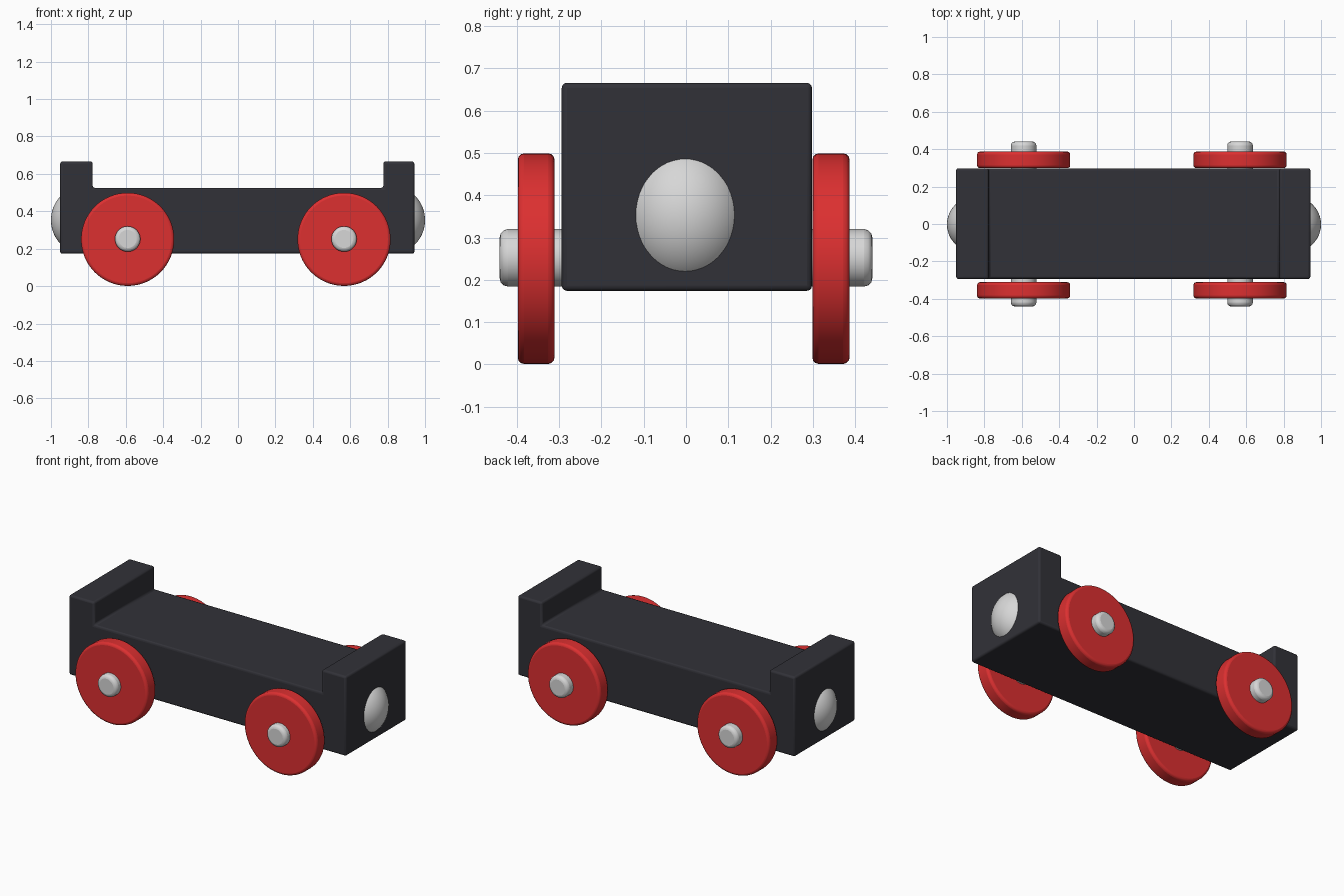
import bpy, bmesh, math
from mathutils import Matrix

if "Cube" in bpy.data.objects:
    bpy.data.objects.remove(bpy.data.objects["Cube"])


def material(name, rgb):
    m = bpy.data.materials.new(name)
    m.diffuse_color = (*rgb, 1)
    m.use_nodes = True
    m.node_tree.nodes["Principled BSDF"].inputs["Base Color"].default_value = m.diffuse_color
    return m


charcoal = material("charcoal", (0.031, 0.031, 0.039))
red = material("red", (0.72, 0.029, 0.03))
silver = material("light grey", (0.68, 0.68, 0.68))


def finish(bm, name, mat, bevel=0.0, segments=3, smooth=35):
    bmesh.ops.recalc_face_normals(bm, faces=bm.faces)
    me = bpy.data.meshes.new(name)
    bm.to_mesh(me)
    bm.free()
    me.materials.append(mat)
    ob = bpy.data.objects.new(name, me)
    bpy.context.collection.objects.link(ob)
    if bevel:
        mod = ob.modifiers.new("bevel", 'BEVEL')
        mod.width, mod.segments = bevel, segments
        mod.limit_method, mod.angle_limit = 'ANGLE', math.radians(40)
    bpy.ops.object.select_all(action='DESELECT')
    ob.select_set(True)
    bpy.context.view_layer.objects.active = ob
    bpy.ops.object.shade_smooth_by_angle(angle=math.radians(smooth))
    return ob


def cylinder_y(name, x, z, y0, y1, radius, mat, bevel):
    bm = bmesh.new()
    bmesh.ops.create_cone(
        bm, cap_ends=True, segments=64, radius1=radius, radius2=radius, depth=y1 - y0,
        matrix=Matrix.Translation((x, (y0 + y1) / 2, z)) @ Matrix.Rotation(math.pi / 2, 4, 'X'))
    return finish(bm, name, mat, bevel)


# Wagon body: U-shaped side profile pulled across the width
profile = [(-0.951, 0.174), (0.943, 0.174), (0.943, 0.666), (0.777, 0.666),
           (0.777, 0.525), (-0.777, 0.525), (-0.777, 0.666), (-0.951, 0.666)]
bm = bmesh.new()
face = bm.faces.new([bm.verts.new((x, -0.294, z)) for x, z in profile])
ext = bmesh.ops.extrude_face_region(bm, geom=[face])
bmesh.ops.translate(bm, vec=(0, 0.592, 0),
                    verts=[v for v in ext["geom"] if isinstance(v, bmesh.types.BMVert)])
finish(bm, "wagon_body", charcoal, 0.012)

# Axles and wheels
for end, x in (("left", -0.59), ("right", 0.567)):
    cylinder_y(end + "_axle", x, 0.252, -0.441, 0.441, 0.068, silver, 0.02)
    cylinder_y(end + "_front_wheel", x, 0.25, -0.398, -0.311, 0.249, red, 0.015)
    cylinder_y(end + "_back_wheel", x, 0.25, 0.299, 0.387, 0.249, red, 0.015)

# Rounded coupling studs set into both end walls
for end, s in (("left", -1), ("right", 1)):
    bm = bmesh.new()
    bmesh.ops.create_uvsphere(
        bm, u_segments=48, v_segments=32, radius=1,
        matrix=Matrix.Translation((s * 0.84, -0.002, 0.353)) @ Matrix.Diagonal((0.16, 0.153, 0.174, 1)))
    finish(bm, end + "_coupling_stud", silver)
